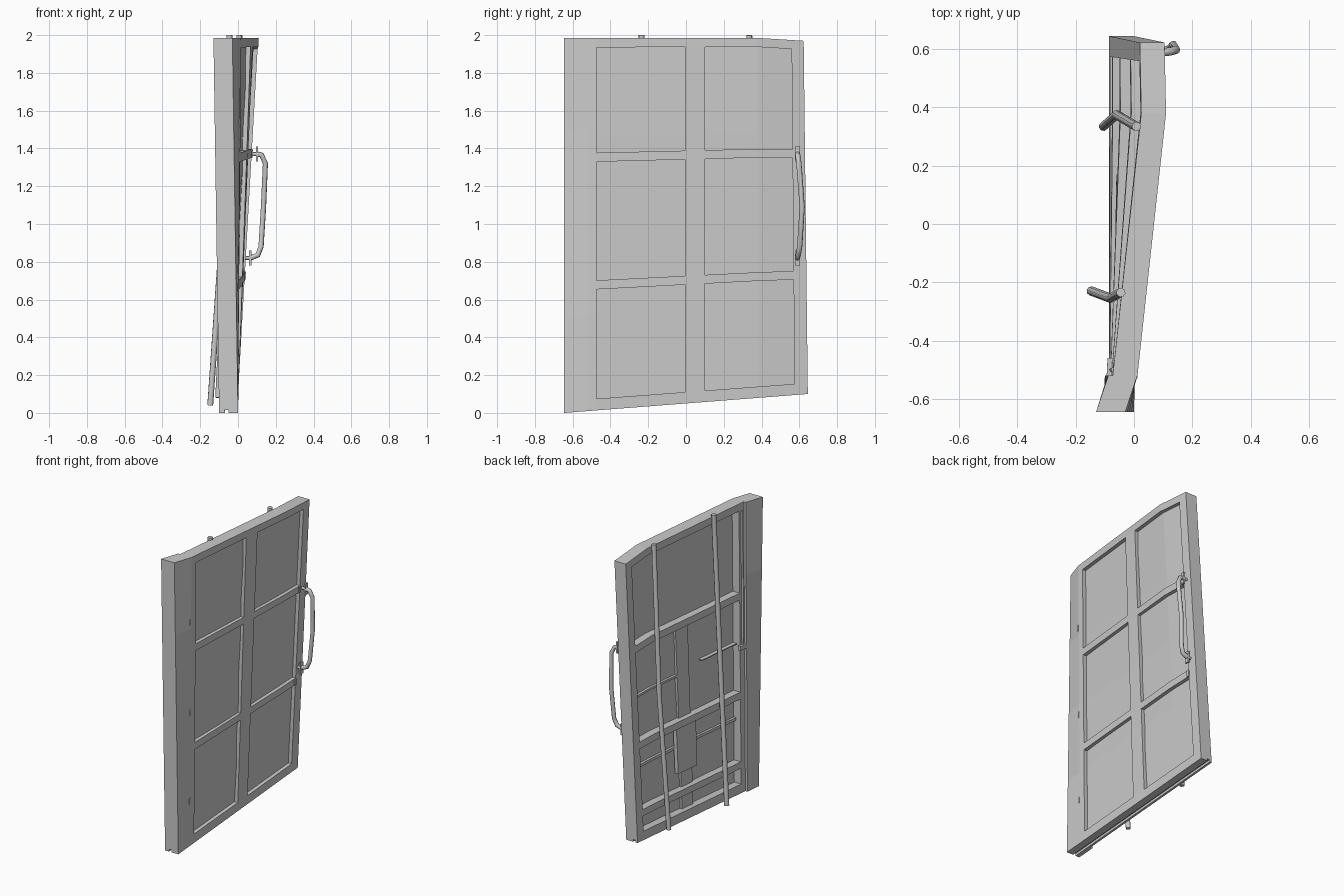
import bpy, bmesh
from mathutils import Vector

if "Cube" in bpy.data.objects:
    bpy.data.objects.remove(bpy.data.objects["Cube"])

H = 1.985
KY = [-0.645, -0.52, 0.38, 0.645]          # fold lines of the bent door
TOP_X = [-0.03, 0.012, 0.11, 0.105]        # outer face at the top edge
TOP_Z = [H, H, H, 1.97]


def interp(y, vals):
    y = min(max(y, KY[0]), KY[-1])
    for i in range(3):
        if y <= KY[i + 1]:
            f = (y - KY[i]) / (KY[i + 1] - KY[i])
            return vals[i] + f * (vals[i + 1] - vals[i])


def warp(d, y, s):
    """Door space (depth behind outer face, y, height) to bent world space."""
    t = s / H
    zb = 0.10 * (y + 0.645) / 1.29
    z = zb + t * (interp(y, TOP_Z) - zb)
    x = t * interp(y, TOP_X) - d
    y -= 0.022 * t * max(0, (y - 0.38) / 0.265)
    return Vector((x, y, z))


def block(name, y0, y1, s0, s1, d0, d1):
    """Box in door space, cut at the fold lines, then bent."""
    bm = bmesh.new()
    bmesh.ops.create_cube(bm, size=1)
    for v in bm.verts:
        v.co = Vector((d0 + (v.co.x + .5) * (d1 - d0),
                       y0 + (v.co.y + .5) * (y1 - y0),
                       s0 + (v.co.z + .5) * (s1 - s0)))
    cuts = [((0, k, 0), (0, 1, 0)) for k in KY[1:3] if y0 + .001 < k < y1 - .001]
    if s1 - s0 > 0.8:
        cuts += [((0, 0, s0 + (s1 - s0) * i / 4), (0, 0, 1)) for i in (1, 2, 3)]
    for co, no in cuts:
        bmesh.ops.bisect_plane(bm, geom=bm.verts[:] + bm.edges[:] + bm.faces[:],
                               plane_co=co, plane_no=no)
    for v in bm.verts:
        v.co = warp(*v.co)
    bmesh.ops.recalc_face_normals(bm, faces=bm.faces[:])
    me = bpy.data.meshes.new(name)
    bm.to_mesh(me)
    bm.free()
    ob = bpy.data.objects.new(name, me)
    bpy.context.collection.objects.link(ob)
    return ob


def tube(name, pts, r, res=2):
    """Capped round bar along a polyline."""
    cu = bpy.data.curves.new(name, 'CURVE')
    cu.dimensions = '3D'
    cu.bevel_depth = r
    cu.bevel_resolution = res
    cu.use_fill_caps = True
    sp = cu.splines.new('POLY')
    sp.points.add(len(pts) - 1)
    for p, co in zip(sp.points, pts):
        p.co = (*co, 1)
    ob = bpy.data.objects.new(name, cu)
    bpy.context.collection.objects.link(ob)
    bpy.ops.object.select_all(action='DESELECT')
    ob.select_set(True)
    bpy.context.view_layer.objects.active = ob
    bpy.ops.object.convert(target='MESH')
    return bpy.context.object


def box(name, c, size):
    bpy.ops.mesh.primitive_cube_add(size=1, location=c)
    ob = bpy.context.object
    ob.name = name
    ob.scale = size


# Outer frame
G = 0.016                                   # depth of the bottom groove
block("hinge_post", -0.645, -0.52, G, H, 0, 0.10)
block("hinge_stile", -0.52, -0.475, G, H, 0, 0.085)
block("lock_stile", 0.575, 0.645, G, H, 0, 0.085)
block("top_rail", -0.475, 0.575, 1.935, H, 0, 0.085)
block("bottom_rail", -0.475, 0.575, G, 0.062, 0, 0.085)

# Lips either side of the bottom groove
block("groove_lip_outer", -0.645, 0.645, 0, G, 0, 0.05)
block("groove_lip_inner", -0.52, 0.645, 0, G, 0.07, 0.085)
block("groove_lip_post", -0.645, -0.52, 0, G, 0.07, 0.10)

# Recessed sheet, outer centre stile and through rails
block("panel_sheet", -0.475, 0.575, 0.062, 1.935, 0.025, 0.033)
block("centre_stile", -0.005, 0.10, 0.062, 1.935, 0, 0.025)
for i, s in enumerate((0.645, 1.325)):
    for j, (a, b) in enumerate(((-0.475, -0.005), (0.10, 0.575))):
        block(f"cross_rail_{i}_{j}", a, b, s, s + 0.048, 0, 0.025)
    block(f"cross_rail_inner_{i}", -0.475, 0.575, s, s + 0.048, 0.033, 0.085)
    block(f"rail_end_cap_{i}", 0.56, 0.58, s, s + 0.045, -0.006, 0.02)
block("lower_inner_rail", -0.475, 0.575, 0.17, 0.215, 0.033, 0.085)

# Inner stiffeners and cover plate
block("inner_plank", -0.01, 0.11, 0.062, 1.325, 0.033, 0.05)
block("cover_plate", -0.03, 0.17, 0.33, 0.645, 0.05, 0.075)
block("thin_bar_low", -0.475, 0.575, 0.49, 0.51, 0.033, 0.05)
block("thin_bar_high_a", 0.11, 0.575, 0.98, 0.995, 0.033, 0.05)
block("thin_bar_high_b", -0.475, -0.13, 1.015, 1.022, 0.033, 0.06)

# Two long bent lock rods on the inside
tube("lock_rod_left", [(-0.045, -0.235, 2.0), (-0.08, -0.255, 1.0),
                       (-0.147, -0.23, 0.04)], 0.016)
tube("lock_rod_right", [(0.008, 0.335, 2.0), (-0.06, 0.375, 1.0),
                        (-0.105, 0.335, 0.08)], 0.016)

# Latch rod beside the post
tube("latch_rod", [warp(0.085, -0.5, 1.93), warp(0.085, -0.5, 1.0)], 0.008)
block("latch_foot", -0.52, -0.46, 0.985, 1.015, 0.08, 0.10)

# Small hinge pins on the outer face
for i, s in enumerate((0.29, 0.90, 1.52)):
    block(f"hinge_pin_{i}", -0.531, -0.522, s, s + 0.04, -0.004, 0.02)

# Pull handle with mounting plates
tube("pull_handle", [(0.10, 0.59, 1.37), (0.125, 0.592, 1.365), (0.145, 0.598, 1.32),
                     (0.135, 0.615, 1.09), (0.122, 0.602, 0.88), (0.105, 0.594, 0.835),
                     (0.065, 0.59, 0.82)], 0.014)
for i, (x, z, back) in enumerate(((0.10, 1.37, 0.065), (0.065, 0.82, 0.04))):
    box(f"handle_plate_{i}", (x, 0.59, z), (0.012, 0.028, 0.078))
    tube(f"handle_standoff_{i}", [(back, 0.59, z), (x, 0.59, z)], 0.01)
